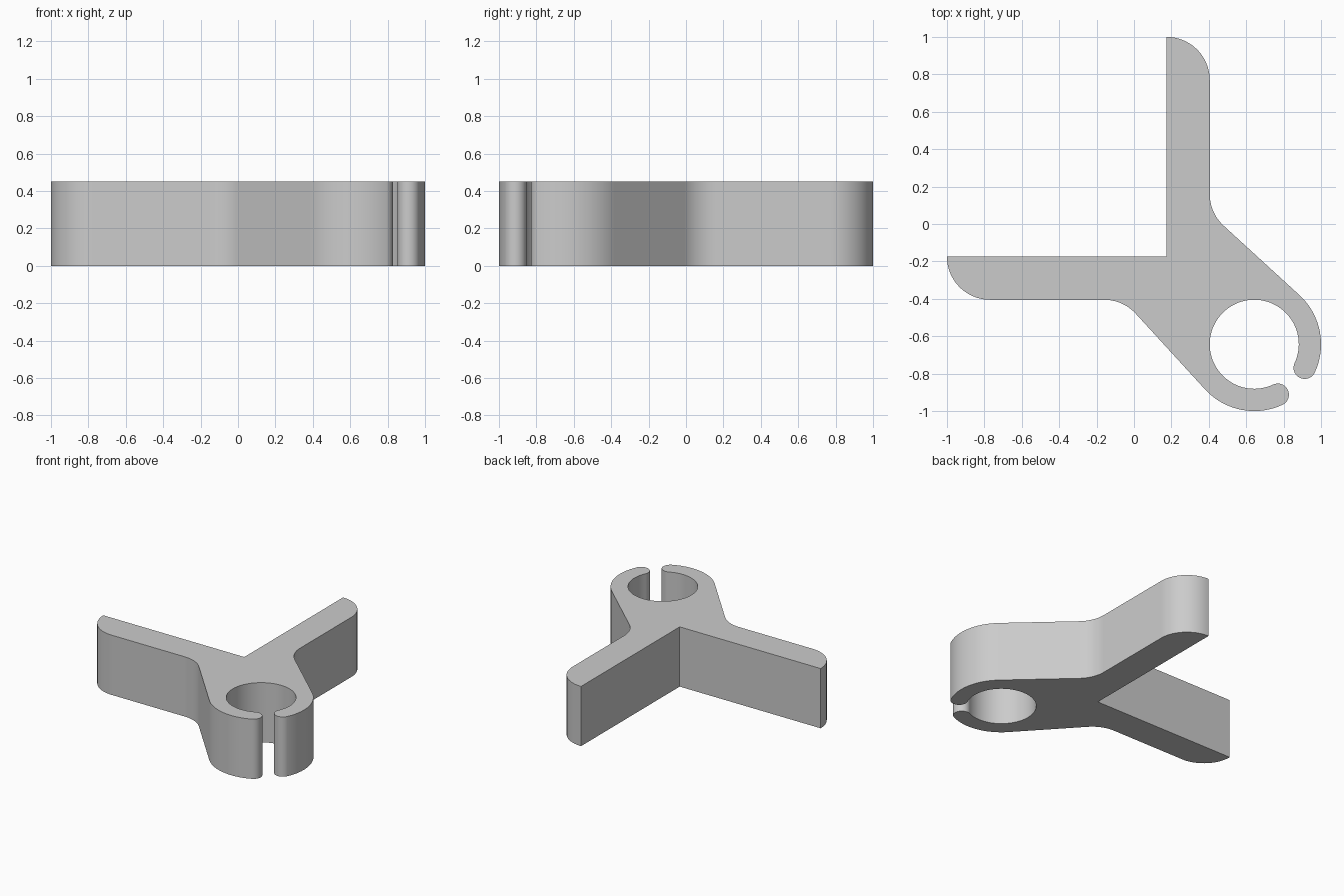
import bpy
import bmesh
from math import radians, cos, sin
from mathutils import Vector

HEIGHT = 0.45
ARM_IN, ARM_OUT = 0.175, 0.405           # inner and outer faces of each arm
ROUND = ARM_OUT - ARM_IN                 # arm tip and fillet radius
RING = Vector((0.643, -0.643))           # centre of the clip ring
R_OUT, R_IN = 0.357, 0.238
R_MID, R_TIP = (R_OUT + R_IN) / 2, (R_OUT - R_IN) / 2
LEAN = 47.5                              # direction the neck side faces
GAP = -25                                # where the ring opening starts


def polar(centre, radius, degrees):
    a = radians(degrees)
    return Vector(centre) + radius * Vector((cos(a), sin(a)))


def arc(centre, radius, start, end):
    steps = max(4, round(abs(end - start) / 4))
    return [polar(centre, radius, start + (end - start) * i / steps)
            for i in range(steps + 1)]


cube = bpy.data.objects.get("Cube")
if cube:
    bpy.data.objects.remove(cube, do_unlink=True)

# Half of the outline, from the inside corner to the back of the ring hole
half = [Vector((ARM_IN, -ARM_IN))]
half += arc((ARM_IN, 1 - ROUND), ROUND, 90, 0)                  # arm tip
half += arc((ARM_OUT + ROUND, 0.16), ROUND, 180, 180 + LEAN)    # neck fillet
half += arc(RING, R_OUT, LEAN, GAP)                             # ring outside
half += arc(polar(RING, R_MID, GAP), R_TIP, GAP, GAP - 180)[1:-1]  # jaw tip
half += arc(RING, R_IN, GAP, 135)                               # ring hole

# Mirror across the diagonal to close the outline
outline = half + [Vector((-p.y, -p.x)) for p in reversed(half[1:-1])]

# Extrude the profile into a solid
bm = bmesh.new()
base = bm.faces.new([bm.verts.new((p.x, p.y, 0)) for p in outline])
result = bmesh.ops.extrude_face_region(bm, geom=[base], use_keep_orig=True)
top = [v for v in result["geom"] if isinstance(v, bmesh.types.BMVert)]
bmesh.ops.translate(bm, verts=top, vec=(0, 0, HEIGHT))
bmesh.ops.recalc_face_normals(bm, faces=bm.faces)
mesh = bpy.data.meshes.new("corner_clip")
bm.to_mesh(mesh)
bm.free()
clip = bpy.data.objects.new("corner_clip", mesh)
bpy.context.collection.objects.link(clip)

# Plain grey material
grey = bpy.data.materials.new("plain_grey")
grey.use_nodes = True
colour = (0.6, 0.6, 0.6, 1)
grey.diffuse_color = colour
grey.node_tree.nodes["Principled BSDF"].inputs["Base Color"].default_value = colour
mesh.materials.append(grey)

# Smooth curved walls, sharp edges
bpy.ops.object.select_all(action="DESELECT")
clip.select_set(True)
bpy.context.view_layer.objects.active = clip
bpy.ops.object.shade_smooth_by_angle(angle=radians(30))
